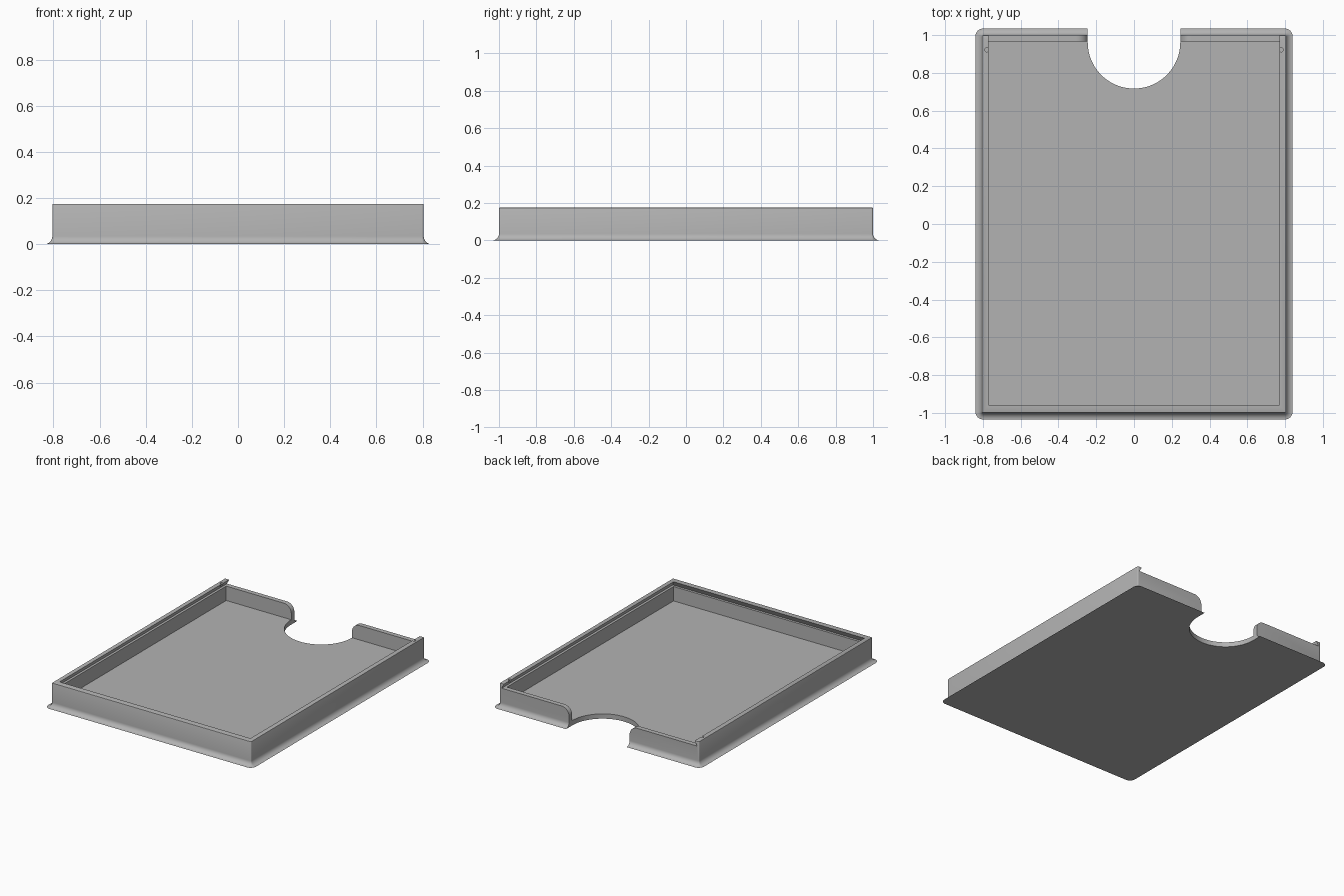
import bpy, bmesh
from math import cos, sin, pi, radians

cube = bpy.data.objects.get("Cube")
if cube:
    bpy.data.objects.remove(cube, do_unlink=True)

HALF_X, HEIGHT = 0.805, 0.175
WALL, FLOOR, LEDGE = 0.034, 0.035, 0.14
IN_X, IN_FRONT, IN_BACK = HALF_X - WALL, -0.957, 0.965
NOTCH = 0.245

grey = bpy.data.materials.new("grey plastic")
grey.use_nodes = True
colour = (0.45, 0.45, 0.45, 1)
grey.diffuse_color = colour
grey.node_tree.nodes["Principled BSDF"].inputs["Base Color"].default_value = colour


def make_object(name, bm):
    bmesh.ops.recalc_face_normals(bm, faces=bm.faces)
    mesh = bpy.data.meshes.new(name)
    bm.to_mesh(mesh)
    bm.free()
    mesh.materials.append(grey)
    obj = bpy.data.objects.new(name, mesh)
    bpy.context.collection.objects.link(obj)
    return obj


def prism(bm, lower, upper):
    """Close two matching loops of points into a solid."""
    a = [bm.verts.new(p) for p in lower]
    b = [bm.verts.new(p) for p in upper]
    bm.faces.new(a)
    bm.faces.new(b)
    for i in range(len(a)):
        j = (i + 1) % len(a)
        bm.faces.new((a[i], a[j], b[j], b[i]))
    return bm


def rect(x, y0, y1, z):
    return [(-x, y0, z), (x, y0, z), (x, y1, z), (-x, y1, z)]


def column(bm, outline, z0, z1):
    return prism(bm, [(x, y, z0) for x, y in outline], [(x, y, z1) for x, y in outline])


def bevel(bm, test, width, segments):
    edges = [e for e in bm.edges if test(*[v.co for v in e.verts])]
    bmesh.ops.bevel(bm, geom=edges, offset=width, segments=segments, profile=0.5, affect='EDGES')


# Tray body: slightly eased corners, generously rounded underside
body = prism(bmesh.new(), rect(HALF_X, -1, 1, 0), rect(HALF_X, -1, 1, HEIGHT))
bevel(body, lambda a, b: abs(a.z - b.z) > 0.1, 0.008, 4)
bevel(body, lambda a, b: max(a.z, b.z) < 0.001, 0.035, 8)
bevel(body, lambda a, b: min(a.z, b.z) > HEIGHT - 0.001, 0.004, 2)
tray = make_object("tray", body)

cutters = []

# Storage cavity
cutters.append(make_object("cavity_cutter", prism(
    bmesh.new(), rect(IN_X, IN_FRONT, IN_BACK, FLOOR), rect(IN_X, IN_FRONT, IN_BACK, 0.3))))

# Dovetail lid channel, open at the back
UNDER = 0.018
cutters.append(make_object("lid_channel_cutter", prism(
    bmesh.new(), rect(IN_X + UNDER, IN_FRONT - UNDER, 1.1, LEDGE),
    rect(IN_X - UNDER, IN_FRONT + UNDER, 1.1, 2 * HEIGHT - LEDGE))))

# Thumb notch through floor and back wall
arc = [(NOTCH * cos(pi + pi * i / 48), 0.962 + NOTCH * sin(pi + pi * i / 48)) for i in range(49)]
cutters.append(make_object("thumb_notch_cutter", column(
    bmesh.new(), arc + [(NOTCH, 1.1), (-NOTCH, 1.1)], -0.1, 0.4)))

# Rounded upper corners of the back wall beside the notch
R = 0.06
right = [(NOTCH + R - R * cos(t * pi / 20), LEDGE - R + R * sin(t * pi / 20)) for t in range(11)]
right.append((NOTCH + R, 0.3))
flare = right + [(-x, z) for x, z in reversed(right)]
cutters.append(make_object("wall_rounding_cutter", prism(
    bmesh.new(), [(x, 0.94, z) for x, z in flare], [(x, 1.1, z) for x, z in flare])))

# Catch recesses for the lid in both side rims
for side, s in (("left", 1), ("right", -1)):
    ring = [(s * 0.779 + 0.011 * cos(i * pi / 8), 0.922 + 0.011 * sin(i * pi / 8)) for i in range(16)]
    cutters.append(make_object(side + "_catch_cutter", column(bmesh.new(), ring, LEDGE + 0.001, 0.3)))

for cutter in cutters:
    cutter.hide_render = True
    mod = tray.modifiers.new(cutter.name, 'BOOLEAN')
    mod.operation, mod.solver, mod.object = 'DIFFERENCE', 'EXACT', cutter

# Bake the cuts, drop the cutters, then shade
bpy.context.view_layer.update()
baked = bpy.data.meshes.new_from_object(tray.evaluated_get(bpy.context.evaluated_depsgraph_get()))
tray.modifiers.clear()
tray.data = baked
tray.data.name = "tray"
for cutter in cutters:
    bpy.data.objects.remove(cutter, do_unlink=True)
bpy.ops.object.select_all(action='DESELECT')
tray.select_set(True)
bpy.context.view_layer.objects.active = tray
bpy.ops.object.shade_smooth_by_angle(angle=radians(30))
